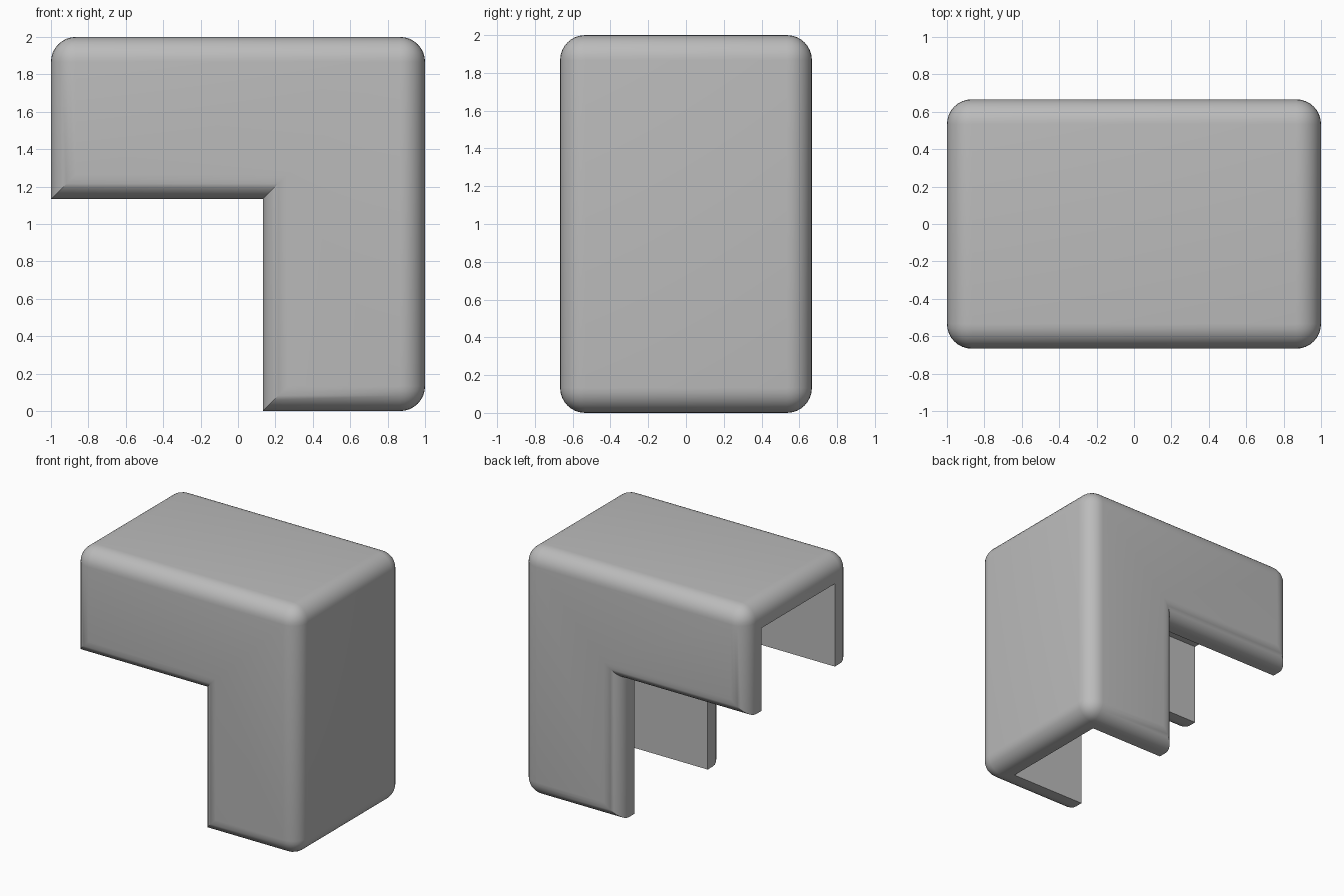
import bpy, bmesh
from mathutils import Vector

cube = bpy.data.objects.get("Cube")
if cube:
    bpy.data.objects.remove(cube, do_unlink=True)

HALF_DEPTH = 2 / 3
WALL = 0.2
FILLET = 0.133
INNER_X, INNER_Z = 0.133, 1.133


def make_object(name, bm):
    bmesh.ops.recalc_face_normals(bm, faces=bm.faces[:])
    mesh = bpy.data.meshes.new(name)
    bm.to_mesh(mesh)
    bm.free()
    obj = bpy.data.objects.new(name, mesh)
    bpy.context.collection.objects.link(obj)
    return obj


# Solid L-shaped elbow, extruded front to back
outline = [(-1, 2), (1, 2), (1, 0), (INNER_X, 0), (INNER_X, INNER_Z), (-1, INNER_Z)]
bm = bmesh.new()
front = bm.faces.new([bm.verts.new((x, -HALF_DEPTH, z)) for x, z in outline])
extruded = bmesh.ops.extrude_face_region(bm, geom=[front], use_keep_orig=True)
back_verts = [v for v in extruded["geom"] if isinstance(v, bmesh.types.BMVert)]
bmesh.ops.translate(bm, verts=back_verts, vec=Vector((0, 2 * HALF_DEPTH, 0)))
bmesh.ops.recalc_face_normals(bm, faces=bm.faces[:])


# Round every outer edge; the depth edges on the open inner side stay sharp
def is_rounded(edge):
    a, b = (v.co for v in edge.verts)
    runs_in_depth = abs(a.y - b.y) > 0.1
    outer_corner = (a.z > 1.9) or (a.x > 0.9)
    return outer_corner or not runs_in_depth


bmesh.ops.bevel(bm, geom=[e for e in bm.edges if is_rounded(e)], offset=FILLET,
                offset_type='OFFSET', segments=8, profile=0.5,
                affect='EDGES', clamp_overlap=True)
cover = make_object("corner_cover", bm)

# Channel cutter, leaving the roof, end wall and two side walls
low = Vector((-1.5, -HALF_DEPTH + WALL, -0.5))
high = Vector((1 - WALL, HALF_DEPTH - WALL, 2 - WALL))
bm = bmesh.new()
bmesh.ops.create_cube(bm, size=1)
bmesh.ops.scale(bm, vec=high - low, verts=bm.verts[:])
bmesh.ops.translate(bm, vec=(low + high) / 2, verts=bm.verts[:])
cutter = make_object("channel_cutter", bm)
cutter.hide_render = True

hollow = cover.modifiers.new("hollow", 'BOOLEAN')
hollow.operation = 'DIFFERENCE'
hollow.solver = 'EXACT'
hollow.object = cutter

bpy.ops.object.select_all(action='DESELECT')
cover.select_set(True)
bpy.context.view_layer.objects.active = cover
bpy.ops.object.modifier_apply(modifier=hollow.name)
bpy.data.objects.remove(cutter, do_unlink=True)

# Plain grey plastic
grey = bpy.data.materials.new("light_grey")
grey.use_nodes = True
colour = (0.5, 0.5, 0.5, 1)
grey.diffuse_color = colour
grey.node_tree.nodes["Principled BSDF"].inputs["Base Color"].default_value = colour
cover.data.materials.clear()
cover.data.materials.append(grey)
bpy.ops.object.shade_smooth_by_angle()
